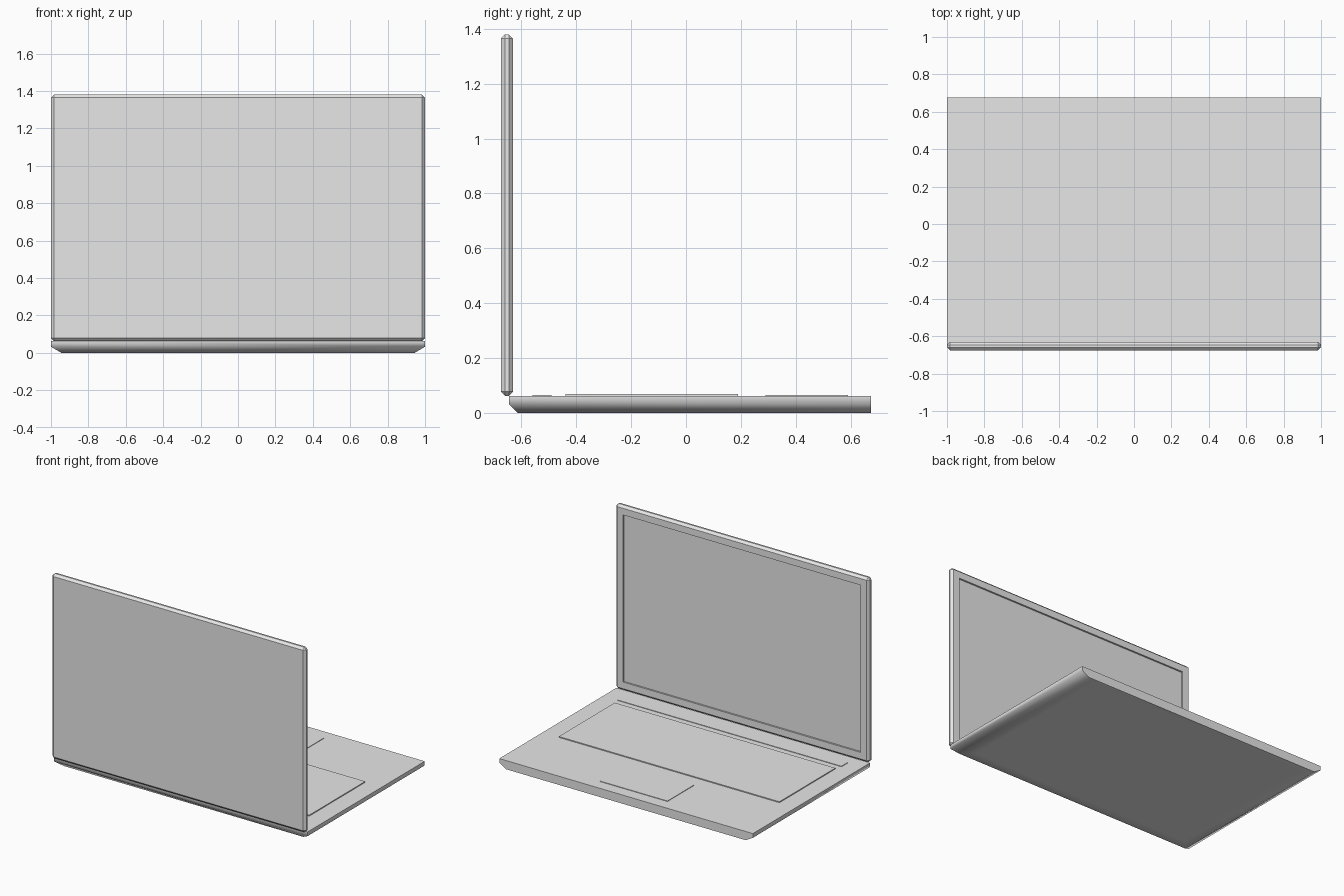
import bpy, bmesh
from math import radians
from mathutils import Vector

cube = bpy.data.objects.get("Cube")
if cube:
    bpy.data.objects.remove(cube, do_unlink=True)

# Single grey finish
grey = bpy.data.materials.new("light_grey")
grey.use_nodes = True
colour = (0.8, 0.8, 0.8, 1.0)
grey.diffuse_color = colour
grey.node_tree.nodes["Principled BSDF"].inputs["Base Color"].default_value = colour


def finish(bm, name):
    bmesh.ops.recalc_face_normals(bm, faces=bm.faces[:])
    mesh = bpy.data.meshes.new(name)
    bm.to_mesh(mesh)
    bm.free()
    mesh.materials.append(grey)
    obj = bpy.data.objects.new(name, mesh)
    bpy.context.collection.objects.link(obj)
    return obj


def box(lo, hi):
    lo, hi = Vector(lo), Vector(hi)
    bm = bmesh.new()
    bmesh.ops.create_cube(bm, size=1)
    bmesh.ops.scale(bm, vec=hi - lo, verts=bm.verts[:])
    bmesh.ops.translate(bm, vec=(lo + hi) / 2, verts=bm.verts[:])
    return bm


# Base: stacked rectangles, chamfered below at the sides and hinge edge
FRONT = 0.675
bm = bmesh.new()
rings = []
for half_width, hinge_y, z, end_y in [
    (1.0, -0.645, 0.062, FRONT),
    (1.0, -0.645, 0.032, FRONT),
    (0.945, -0.613, 0.0, FRONT),
    (0.87, -0.54, 0.0, FRONT - 0.05),
]:
    outline = [(-half_width, hinge_y), (half_width, hinge_y),
               (half_width, end_y), (-half_width, end_y)]
    rings.append([bm.verts.new((x, y, z)) for x, y in outline])
for upper, lower in zip(rings, rings[1:]):
    for i in range(4):
        j = (i + 1) % 4
        bm.faces.new((upper[i], upper[j], lower[j], lower[i]))
bm.faces.new(rings[0])
bm.faces.new(rings[-1])
base = finish(bm, "base")
bpy.ops.object.select_all(action="DESELECT")
base.select_set(True)
bpy.context.view_layer.objects.active = base
bpy.ops.object.shade_smooth_by_angle(angle=radians(60))

# Lid: chamfered slab with a recessed display
bm = box((-1, -0.675, 0.062), (1, -0.63, 1.38))
bmesh.ops.bevel(bm, geom=bm.edges[:], offset=0.016, segments=1,
                affect="EDGES", profile=0.5)
bm.normal_update()
display = max(bm.faces, key=lambda f: f.calc_center_median().y)
bmesh.ops.inset_region(bm, faces=[display], thickness=0.067)
recess = bmesh.ops.extrude_discrete_faces(bm, faces=[display])["faces"][0]
bmesh.ops.translate(bm, vec=(0, -0.012, 0), verts=recess.verts[:])
finish(bm, "screen_lid")

# Raised panels on the deck: half width, y range, top height
for name, half_width, y0, y1, top in [
    ("speaker_strip", 0.883, -0.56, -0.49, 0.066),
    ("keyboard", 0.87, -0.44, 0.19, 0.069),
    ("touchpad", 0.267, 0.29, 0.59, 0.066),
]:
    finish(box((-half_width, y0, 0.055), (half_width, y1, top)), name)
